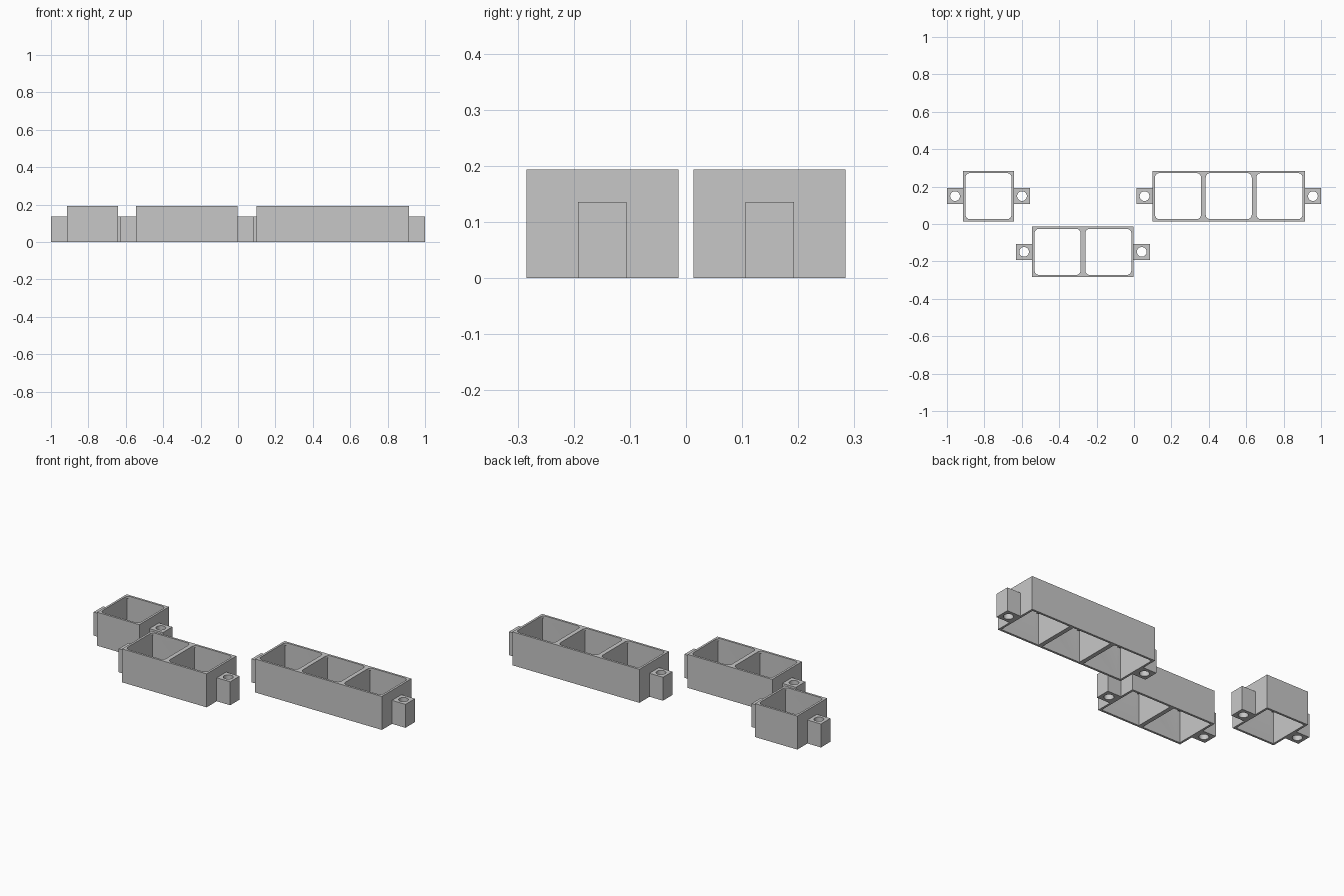
import bpy, bmesh, math

if "Cube" in bpy.data.objects:
    bpy.data.objects.remove(bpy.data.objects["Cube"])

CELL, WALL, HEIGHT = 0.2713, 0.0125, 0.194   # one bay, its wall, box height
TAB, TAB_HEIGHT, HOLE = 0.0865, 0.136, 0.026  # screw tab size, height, hole radius
FILLET, LIP = 0.024, 0.012                    # rounded corner webs at the rim

grey = bpy.data.materials.new("light grey")
grey.diffuse_color = (0.575, 0.575, 0.575, 1)
grey.use_nodes = True
grey.node_tree.nodes["Principled BSDF"].inputs["Base Color"].default_value = grey.diffuse_color


def rectangle(cx, cy, w, d):
    return [(cx + sx * w / 2, cy + sy * d / 2)
            for sx, sy in ((-1, -1), (1, -1), (1, 1), (-1, 1))]


def rounded_square(cx, cy, size, r, steps=6):
    k = size / 2 - r
    pts = []
    for i, (sx, sy) in enumerate(((1, 1), (-1, 1), (-1, -1), (1, -1))):
        for j in range(steps + 1):
            a = math.pi / 2 * (i + j / steps)
            pts.append((cx + sx * k + r * math.cos(a), cy + sy * k + r * math.sin(a)))
    return pts


def circle(cx, cy, r, n=32):
    return [(cx + r * math.cos(2 * math.pi * i / n),
             cy + r * math.sin(2 * math.pi * i / n)) for i in range(n)]


def evaluated_mesh(obj):
    deps = bpy.context.evaluated_depsgraph_get()
    return bpy.data.meshes.new_from_object(obj.evaluated_get(deps))


def prism(name, outlines, z0, z1):
    """Extrude an outline with holes between two heights."""
    curve = bpy.data.curves.new(name + "_profile", 'CURVE')
    curve.dimensions = '2D'
    curve.fill_mode = 'BOTH'
    curve.extrude = (z1 - z0) / 2
    for pts in outlines:
        s = curve.splines.new('POLY')
        s.points.add(len(pts) - 1)
        for p, (x, y) in zip(s.points, pts):
            p.co = (x, y, 0, 1)
        s.use_cyclic_u = True
    helper = bpy.data.objects.new(name + "_profile", curve)
    bpy.context.collection.objects.link(helper)
    mesh = evaluated_mesh(helper)
    bpy.data.objects.remove(helper)
    bm = bmesh.new()
    bm.from_mesh(mesh)
    bmesh.ops.remove_doubles(bm, verts=bm.verts, dist=1e-5)
    bmesh.ops.translate(bm, verts=bm.verts, vec=(0, 0, (z0 + z1) / 2))
    bmesh.ops.recalc_face_normals(bm, faces=bm.faces)
    bm.to_mesh(mesh)
    bm.free()
    mesh.materials.clear()
    mesh.materials.append(grey)
    obj = bpy.data.objects.new(name, mesh)
    bpy.context.collection.objects.link(obj)
    return obj


def cut(obj, cutter):
    mod = obj.modifiers.new("cut", 'BOOLEAN')
    mod.operation, mod.solver, mod.object = 'DIFFERENCE', 'EXACT', cutter
    mesh = evaluated_mesh(obj)
    obj.modifiers.clear()
    obj.data = mesh
    bpy.data.objects.remove(cutter)


def shade(obj):
    bpy.ops.object.select_all(action='DESELECT')
    obj.select_set(True)
    bpy.context.view_layer.objects.active = obj
    bpy.ops.object.shade_smooth_by_angle(angle=math.radians(30))


def holder(name, cx, cy, bays):
    # Box body, its bays rounded at the rim and square-cornered below it
    width, bay = bays * CELL, CELL - 2 * WALL
    centres = [cx + (i - (bays - 1) / 2) * CELL for i in range(bays)]
    box = prism(name + "_box", [rectangle(cx, cy, width, CELL)]
                + [rounded_square(x, cy, bay, FILLET) for x in centres], 0, HEIGHT)
    for x in centres:
        cut(box, prism("bay_cutter", [rectangle(x, cy, bay, bay)], -0.05, HEIGHT - LIP))
    shade(box)
    # Drilled screw tab on each end
    for side, sx in (("left", -1), ("right", 1)):
        x = cx + sx * (width + TAB) / 2
        shade(prism(f"{name}_{side}_tab",
                    [rectangle(x, cy, TAB, TAB), circle(x, cy, HOLE)], 0, TAB_HEIGHT))


holder("single_holder", -1 + TAB + CELL / 2, 0.149, 1)
holder("double_holder", -0.273, -0.149, 2)
holder("triple_holder", 1 - TAB - 1.5 * CELL, 0.149, 3)
